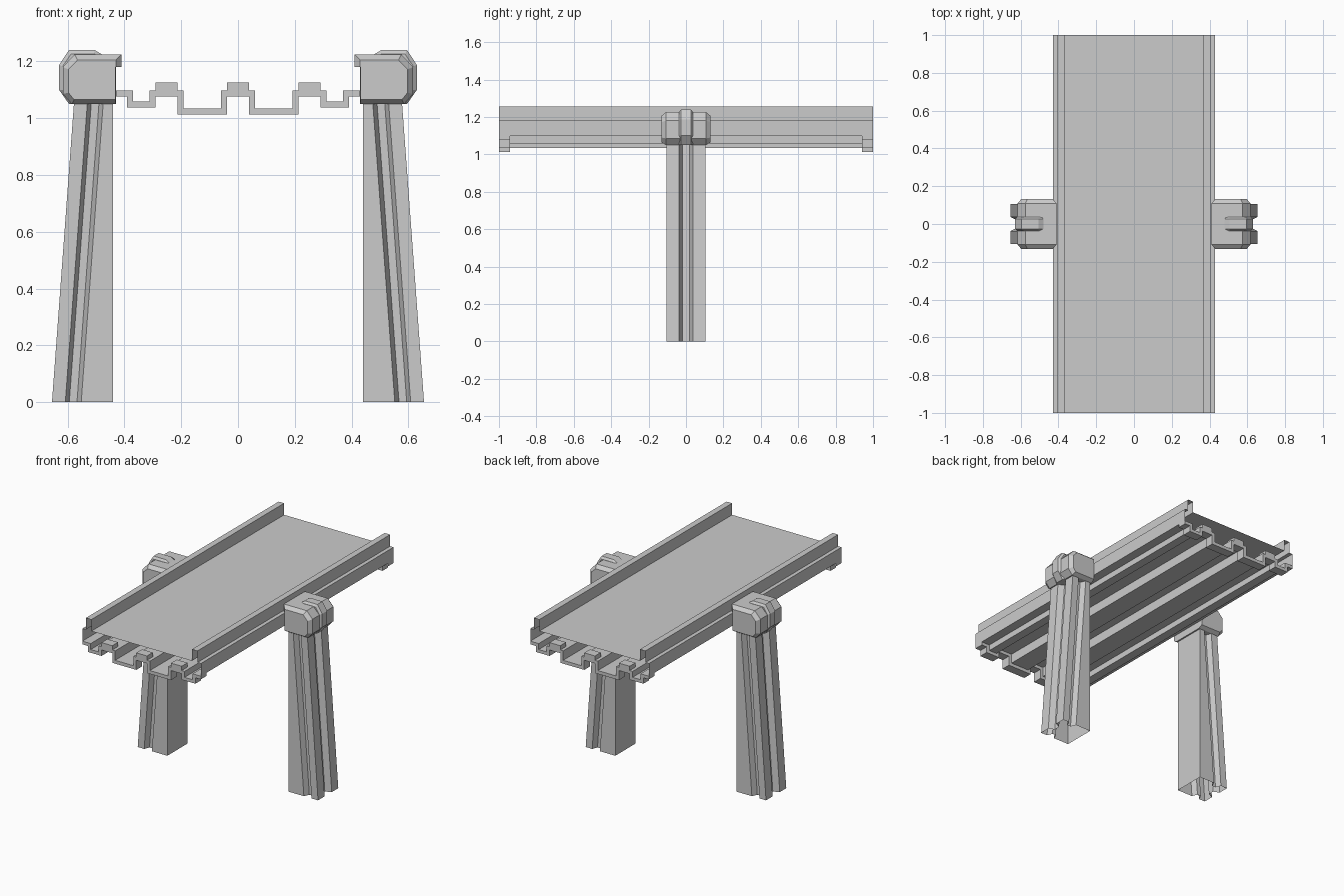
import bpy, bmesh

if "Cube" in bpy.data.objects:
    bpy.data.objects.remove(bpy.data.objects["Cube"])


def loft(name, rings, caps=True, closed=True):
    """Skin a list of equally long point rings into a mesh object."""
    bm = bmesh.new()
    vs = [[bm.verts.new(p) for p in r] for r in rings]
    n = len(rings[0])
    for a, b in zip(vs, vs[1:]):
        for i in range(n if closed else n - 1):
            j = (i + 1) % n
            bm.faces.new((a[i], a[j], b[j], b[i]))
    if caps:
        bm.faces.new(vs[0])
        bm.faces.new(vs[-1][::-1])
    bmesh.ops.recalc_face_normals(bm, faces=bm.faces)
    me = bpy.data.meshes.new(name)
    bm.to_mesh(me)
    bm.free()
    ob = bpy.data.objects.new(name, me)
    bpy.context.collection.objects.link(ob)
    return ob


def at_y(profile, y):
    return [(x, y, z) for x, z in profile]


def both_sides(half):
    """Right-hand half profile, starting at x=0, completed to the left."""
    return [(-x, z) for x, z in reversed(half[1:])] + half


def mirror_x(ob):
    m = ob.modifiers.new("Mirror", 'MIRROR')
    m.use_axis = (True, False, False)
    m.use_mirror_merge = False


# Deck: open-ended extrusion, corrugated below, kerb rails above
under = [(0, 1.097), (.06, 1.097), (.06, 1.035), (.192, 1.035), (.192, 1.097),
         (.312, 1.097), (.312, 1.058), (.37, 1.058), (.37, 1.097), (.43, 1.097)]
rail = [(.43, 1.18), (.405, 1.18), (.405, 1.256), (.365, 1.256), (.365, 1.18)]
loop = both_sides(under) + rail + [(-x, z) for x, z in reversed(rail)]
loft("deck", [at_y(loop, -1), at_y(loop, 1)], caps=False)

# End ribs: thick band following the underside at each end, with spacer blocks
outer = [(0, 1.076), (.039, 1.076), (.039, 1.013), (.213, 1.013), (.213, 1.076),
         (.291, 1.076), (.291, 1.037), (.391, 1.037), (.391, 1.076), (.43, 1.076)]
inn, out = both_sides(under), both_sides(outer)
for side, s in (("front", -1), ("back", 1)):
    y0, y1 = s, s * .94
    rings = [[(a[0], y0, a[1]), (b[0], y0, b[1]), (b[0], y1, b[1]), (a[0], y1, a[1])]
             for a, b in zip(inn, out)]
    loft(side + "_end_rib", rings)
    for i, x in enumerate((-.252, 0, .252)):
        box = [(x - .039, 1.097), (x + .039, 1.097), (x + .039, 1.125), (x - .039, 1.125)]
        loft(f"{side}_spacer_{i}", [at_y(box, y0), at_y(box, y1)])

# Posts: outer side leans in, grooves on the front, back and outer faces
half = [(.44, .105), (.552, .105), (.567, .07), (.594, .07), (.608, .105),
        (.655, .105), (.655, .037), (.617, .02)]
section = half + [(x, -y) for x, y in reversed(half)]
base = [(x, y, 0) for x, y in section]
top = [(x - (.078 if x > .5 else 0), y, 1.06) for x, y in section]
mirror_x(loft("post", [base, top], caps=False))

# Post heads: chamfered block with a lip hooked over the deck ledge
head = [(.43, 1.05), (.585, 1.05), (.617, 1.085), (.617, 1.18), (.575, 1.225),
        (.41, 1.225), (.41, 1.18), (.43, 1.18)]
face = [(.432, 1.065), (.577, 1.065), (.597, 1.09), (.597, 1.172), (.565, 1.205),
        (.43, 1.205), (.43, 1.18), (.432, 1.18)]
mirror_x(loft("post_head", [at_y(face, -.132), at_y(head, -.108),
                            at_y(head, .108), at_y(face, .132)]))

# Raised strap around the middle of each head
strap = [(.48, 1.05), (.595, 1.05), (.63, 1.1), (.63, 1.187), (.595, 1.24),
         (.505, 1.24), (.48, 1.225)]
inset = [(.48, 1.05), (.588, 1.05), (.617, 1.1), (.617, 1.183), (.588, 1.226),
         (.507, 1.226), (.48, 1.22)]
mirror_x(loft("head_strap", [at_y(inset, -.037), at_y(strap, -.026),
                             at_y(strap, .026), at_y(inset, .037)]))
